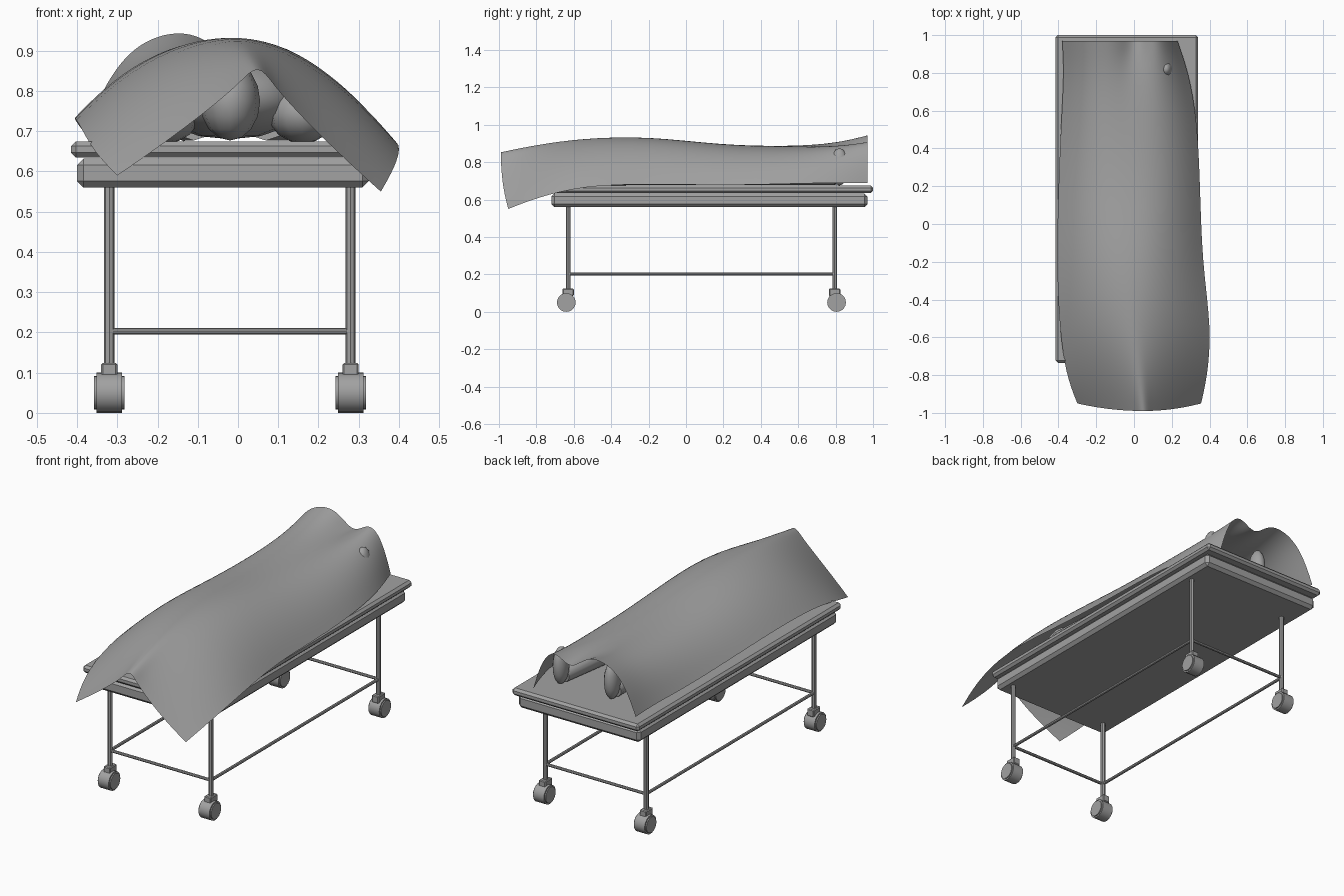
import bpy, bmesh, math
from mathutils import Vector

cube = bpy.data.objects.get("Cube")
if cube:
    bpy.data.objects.remove(cube)

grey = bpy.data.materials.new("plain_grey")
grey.use_nodes = True
COLOUR = (0.36, 0.36, 0.36, 1)
grey.diffuse_color = COLOUR
grey.node_tree.nodes["Principled BSDF"].inputs["Base Color"].default_value = COLOUR


def finish(name, bm, smooth=None):
    mesh = bpy.data.meshes.new(name)
    bm.normal_update()
    bm.to_mesh(mesh)
    bm.free()
    mesh.materials.append(grey)
    obj = bpy.data.objects.new(name, mesh)
    bpy.context.collection.objects.link(obj)
    if smooth:
        bpy.ops.object.select_all(action='DESELECT')
        obj.select_set(True)
        bpy.context.view_layer.objects.active = obj
        bpy.ops.object.shade_smooth_by_angle(angle=math.radians(smooth))
    return obj


def box(name, low, high, bevel):
    low, high = Vector(low), Vector(high)
    bm = bmesh.new()
    bmesh.ops.create_cube(bm, size=1)
    bmesh.ops.scale(bm, vec=high - low, verts=bm.verts)
    bmesh.ops.translate(bm, vec=(low + high) / 2, verts=bm.verts)
    bmesh.ops.bevel(bm, geom=bm.edges[:], offset=bevel, segments=1, affect='EDGES')
    return finish(name, bm)


def rod(name, start, end, r1, r2=None, sides=8, smooth=None):
    start, end = Vector(start), Vector(end)
    axis = end - start
    bm = bmesh.new()
    bmesh.ops.create_cone(bm, cap_ends=True, segments=sides, radius1=r1,
                          radius2=r2 or r1, depth=axis.length)
    turn = axis.to_track_quat('Z', 'Y').to_matrix()
    bmesh.ops.rotate(bm, matrix=turn, verts=bm.verts)
    bmesh.ops.translate(bm, vec=(start + end) / 2, verts=bm.verts)
    return finish(name, bm, smooth)


def blob(name, centre, radii):
    bm = bmesh.new()
    bmesh.ops.create_uvsphere(bm, u_segments=12, v_segments=8, radius=1)
    bmesh.ops.scale(bm, vec=radii, verts=bm.verts)
    bmesh.ops.translate(bm, vec=centre, verts=bm.verts)
    return finish(name, bm, 60)


# Table top and the tray beneath it
box("table_top", (-0.415, -0.735, 0.635), (0.34, 1, 0.675), 0.012)
box("table_tray", (-0.4, -0.72, 0.56), (0.325, 0.97, 0.632), 0.016)

# Legs with casters
X_LEGS, Y_LEGS, RAIL_Z = (-0.32, 0.28), (-0.63, 0.795), 0.203
for x in X_LEGS:
    for y in Y_LEGS:
        tag = ("front" if y < 0 else "back") + ("_right" if x < 0 else "_left")
        wy = y - 0.01 if y < 0 else y + 0.01
        rod(tag + "_leg", (x, y, 0.11), (x, y, 0.57), 0.0125)
        box(tag + "_fork", (x - 0.02, y - 0.03, 0.085), (x + 0.02, y + 0.03, 0.124), 0.004)
        rod(tag + "_wheel", (x - 0.032, wy, 0.05), (x + 0.032, wy, 0.05), 0.05, sides=20, smooth=40)
        rod(tag + "_hub", (x - 0.038, wy, 0.05), (x + 0.038, wy, 0.05), 0.042, sides=20, smooth=40)

# Rails joining the legs
for y, end in zip(Y_LEGS, ("front", "back")):
    rod(end + "_rail", (X_LEGS[0], y, RAIL_Z), (X_LEGS[1], y, RAIL_Z), 0.008)
for x, side in zip(X_LEGS, ("right", "left")):
    rod(side + "_rail", (x, Y_LEGS[0], RAIL_Z), (x, Y_LEGS[1], RAIL_Z), 0.008)

# Lying figure beneath the sheet
blob("head", (-0.02, -0.58, 0.775), (0.075, 0.1, 0.098))
blob("chest", (-0.02, -0.25, 0.785), (0.2, 0.24, 0.105))
blob("hips", (-0.02, 0.06, 0.765), (0.16, 0.2, 0.085))
for x, side in ((-0.135, "right"), (0.17, "left")):
    s = -1 if x < 0 else 1
    blob(side + "_shoulder", (s * 0.17 - 0.01, -0.36, 0.745), (0.085, 0.1, 0.075))
    rod(side + "_arm", (s * 0.23, -0.33, 0.72), (s * 0.24, 0.2, 0.705), 0.042, 0.028, 10, 50)
    rod(side + "_limb", (s * 0.09 - 0.02, 0.08, 0.745), (x, 0.8, 0.715), 0.068, 0.038, 10, 50)
    blob(side + "_foot", (x, 0.82, 0.775), (0.038, 0.05, 0.1))

# Draped sheet, one line per cross-section:
# y, right edge x and z, left edge x and z, ridge x and z, roundness, middle dip
SECTIONS = (
    (-0.99, -0.3, 0.59, 0.355, 0.55, 0.05, 0.87, 0.85, 0),
    (-0.8, -0.36, 0.65, 0.39, 0.61, 0.03, 0.9, 1.2, 0),
    (-0.55, -0.395, 0.72, 0.41, 0.675, 0, 0.93, 1.8, 0),
    (-0.2, -0.41, 0.74, 0.36, 0.685, -0.02, 0.94, 2.2, 0),
    (0.2, -0.4, 0.72, 0.35, 0.675, -0.03, 0.89, 2.6, 0),
    (0.55, -0.385, 0.7, 0.335, 0.685, -0.05, 0.885, 3, 0),
    (0.8, -0.37, 0.7, 0.29, 0.69, -0.05, 0.905, 3.5, 0.02),
    (0.97, -0.38, 0.7, 0.23, 0.69, -0.03, 0.95, 4, 0.08),
)
COLS = 16
bm = bmesh.new()
rows = []
for y, xr, zr, xl, zl, xm, zm, power, dip in SECTIONS:
    row = []
    for i in range(COLS + 1):
        t = 2 * i / COLS - 1
        xe, ze = (xr, zr) if t < 0 else (xl, zl)
        x = xm + abs(t) * (xe - xm)
        z = ze + (zm - ze) * (1 - abs(t) ** power)
        z -= dip * math.exp(-((x - 0.01) / 0.08) ** 2)
        fold = 0.04 * t * t if y < -0.9 else 0
        row.append(bm.verts.new((x, y + fold, z)))
    rows.append(row)
for a, b in zip(rows, rows[1:]):
    for i in range(COLS):
        bm.faces.new((a[i], a[i + 1], b[i + 1], b[i]))
sheet = finish("sheet", bm, 80)
sub = sheet.modifiers.new("soften", 'SUBSURF')
sub.levels = sub.render_levels = 2
sub.boundary_smooth = 'PRESERVE_CORNERS'
